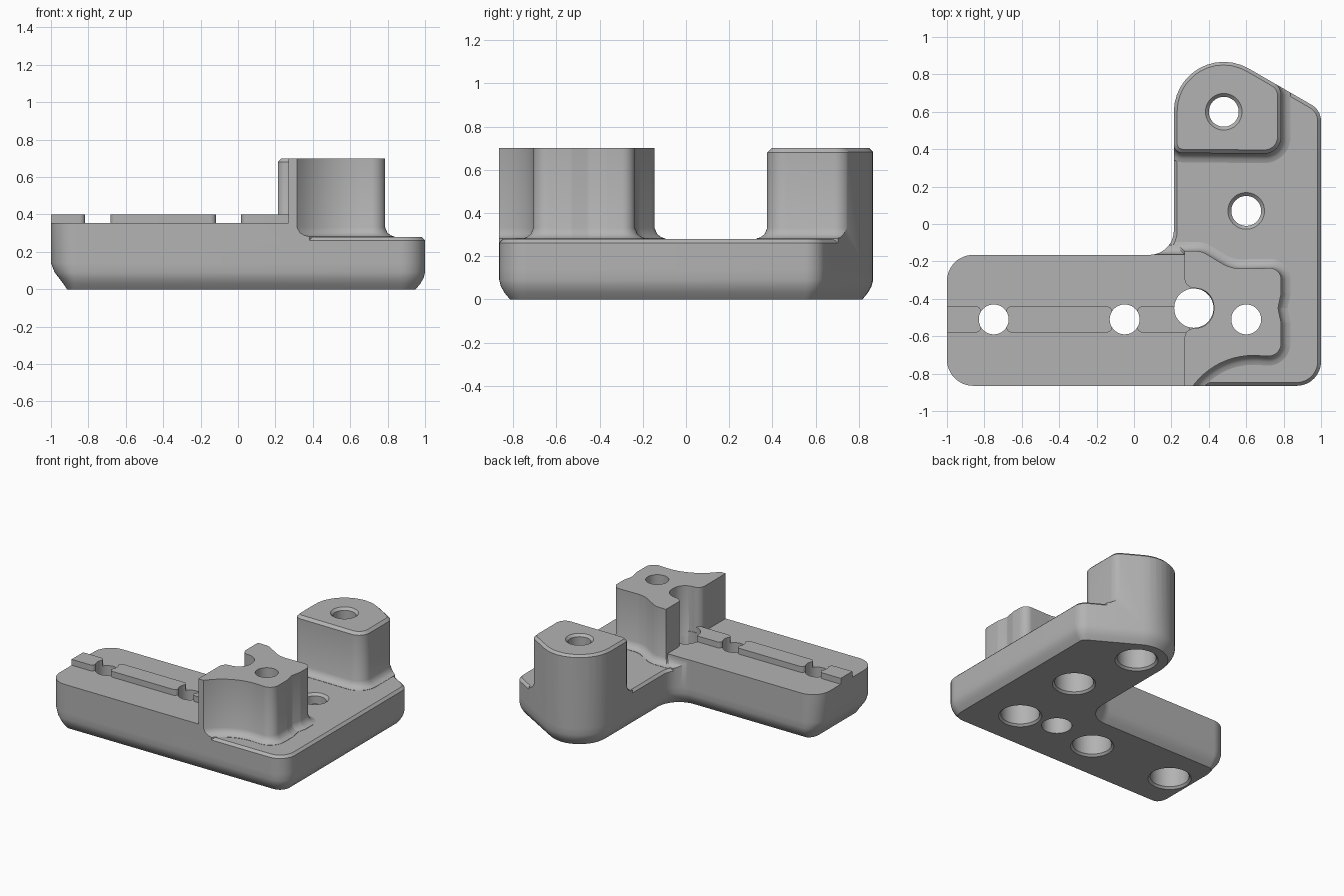
import bpy, bmesh, math
from mathutils import Vector, Matrix

cube = bpy.data.objects.get("Cube")
if cube:
    bpy.data.objects.remove(cube, do_unlink=True)

grey = bpy.data.materials.new("plain_grey")
grey.use_nodes = True
grey.diffuse_color = (0.45, 0.45, 0.45, 1)
grey.node_tree.nodes["Principled BSDF"].inputs["Base Color"].default_value = grey.diffuse_color


def rounded(corners, inset=0.0, steps=12):
    """Counter-clockwise outline from (x, y, radius) corners, moved inward by inset."""
    out = []
    n = len(corners)
    for i, (x, y, r) in enumerate(corners):
        p = Vector((x, y))
        d1 = (p - Vector(corners[i - 1][:2])).normalized()
        d2 = (Vector(corners[(i + 1) % n][:2]) - p).normalized()
        n1, n2 = Vector((-d1.y, d1.x)), Vector((-d2.y, d2.x))
        q = p + (n1 + n2) * inset / (1 + n1.dot(n2))
        if r == 0:
            out.append(q)
            continue
        turn = math.atan2(d1.x * d2.y - d1.y * d2.x, d1.dot(d2))
        sign = math.copysign(1, turn)
        r = max(r - inset * sign, 0.001)
        start = q - d1 * r * math.tan(abs(turn) / 2)
        centre = start + n1 * r * sign
        for k in range(steps + 1):
            out.append(centre + Matrix.Rotation(turn * k / steps, 2) @ (start - centre))
    return out


def loft(name, rings):
    """Closed solid through (z, outline) rings."""
    bm = bmesh.new()
    rows = [[bm.verts.new((p[0], p[1], z)) for p in ring] for z, ring in rings]
    for low, high in zip(rows, rows[1:]):
        for i in range(len(low)):
            bm.faces.new((low[i - 1], low[i], high[i], high[i - 1]))
    bm.faces.new(rows[0][::-1])
    bm.faces.new(rows[-1])
    bmesh.ops.recalc_face_normals(bm, faces=bm.faces)
    mesh = bpy.data.meshes.new(name)
    bm.to_mesh(mesh)
    bm.free()
    mesh.materials.append(grey)
    ob = bpy.data.objects.new(name, mesh)
    bpy.context.collection.objects.link(ob)
    return ob


def prism(name, corners, levels):
    return loft(name, [(z, rounded(corners, inset)) for z, inset in levels])


def lathe(name, x, y, levels, sides=48):
    angles = [2 * math.pi * i / sides for i in range(sides)]
    return loft(name, [(z, [(x + r * math.cos(a), y + r * math.sin(a)) for a in angles])
                       for z, r in levels])


def combine(target, other, operation):
    mod = target.modifiers.new(operation.lower(), "BOOLEAN")
    mod.operation, mod.object, mod.solver = operation, other, "EXACT"
    bpy.context.view_layer.objects.active = target
    bpy.ops.object.modifier_apply(modifier=mod.name)
    bpy.data.objects.remove(other, do_unlink=True)


# Outer envelope: L outline, rounded bottom edge, wider lead-in on the arm end
OUTLINE = [(-1, -.865, .14), (1, -.865, .13), (1, .608, .1), (.213, 1.0625, .267),
           (.213, -.165, .13), (-1, -.165, .14)]
rings = []
for z, inset, lead in [(0, .05, .055), (.03, .025, .05), (.06, .008, .037),
                       (.09, 0, .02), (.14, 0, 0), (1, 0, 0)]:
    ring = rounded(OUTLINE, inset)
    for p in ring:
        p.x += lead * min(max((-.86 - p.x) / .14, 0), 1)
    rings.append((z, ring))
envelope = loft("envelope", rings)

# Low plate with a chamfered rim
bracket = prism("bracket", OUTLINE, [(-.1, -.03), (.232, -.03), (.28, .018)])

# Raised arm, with a neck reaching into the notch of the front post
FILLET = [(.2, -.05), (.282, -.05), (.288, -.03), (.302, -.012), (.33, 0)]
arm = prism("arm", [(-1.1, -1, 0), (.275, -1, 0), (.275, -.6, 0), (.36, -.6, 0),
                    (.36, -.3, 0), (.275, -.3, 0), (.275, -.163, 0), (-1.1, -.163, 0)],
            FILLET + [(.355, 0)])

# Back post with chamfered top
back_post = prism("back_post", [(.211, .38, .05), (.787, .375, .09), (.787, .733, .08),
                                (.211, 1.0655, .267)],
                  FILLET + [(.68, 0), (.7, .02)])

# Front post with scooped sides and an open round notch
front_post = prism("front_post", [
    (.27, -.92, 0), (.46, -.69, .4), (.787, -.712, .07), (.787, -.53, .05),
    (.77, -.45, .05), (.787, -.37, .05), (.787, -.235, .06), (.52, -.24, .2),
    (.36, -.145, .1), (.27, -.145, 0), (.27, -.343, .055), (.427, -.343, .1),
    (.427, -.557, .1), (.27, -.557, .055)], FILLET + [(.7, 0)])

for part in (arm, back_post, front_post):
    combine(bracket, part, "UNION")

# Locating ridge in three lengths
for x0, x1 in [(-1.1, -.817), (-.683, -.117), (.017, .3)]:
    ridge = prism("ridge", [(x0, -.58, .03), (x1, -.58, .03), (x1, -.44, .03), (x0, -.44, .03)],
                  [(.3, 0), (.4, 0)])
    combine(bracket, ridge, "UNION")

combine(bracket, envelope, "INTERSECT")

# Screw holes with counterbores below; two have a chamfered upper rim
BORE = [(-.02, .17), (.015, .135), (.2, .135), (.2, .08)]
for x, y, rim in [(.48, .6, .7), (.6, .07, .28), (.6, -.51, None),
                  (-.05, -.51, None), (-.75, -.51, None)]:
    top = [(rim - .018, .08), (rim + .012, .11)] if rim else [(.9, .08)]
    combine(bracket, lathe("hole", x, y, BORE + top), "DIFFERENCE")
combine(bracket, lathe("notch_hole", .32, -.45, [(-.1, .105), (.9, .105)]), "DIFFERENCE")

bpy.ops.object.select_all(action="DESELECT")
bracket.select_set(True)
bpy.context.view_layer.objects.active = bracket
bpy.ops.object.shade_smooth_by_angle(angle=math.radians(30))
